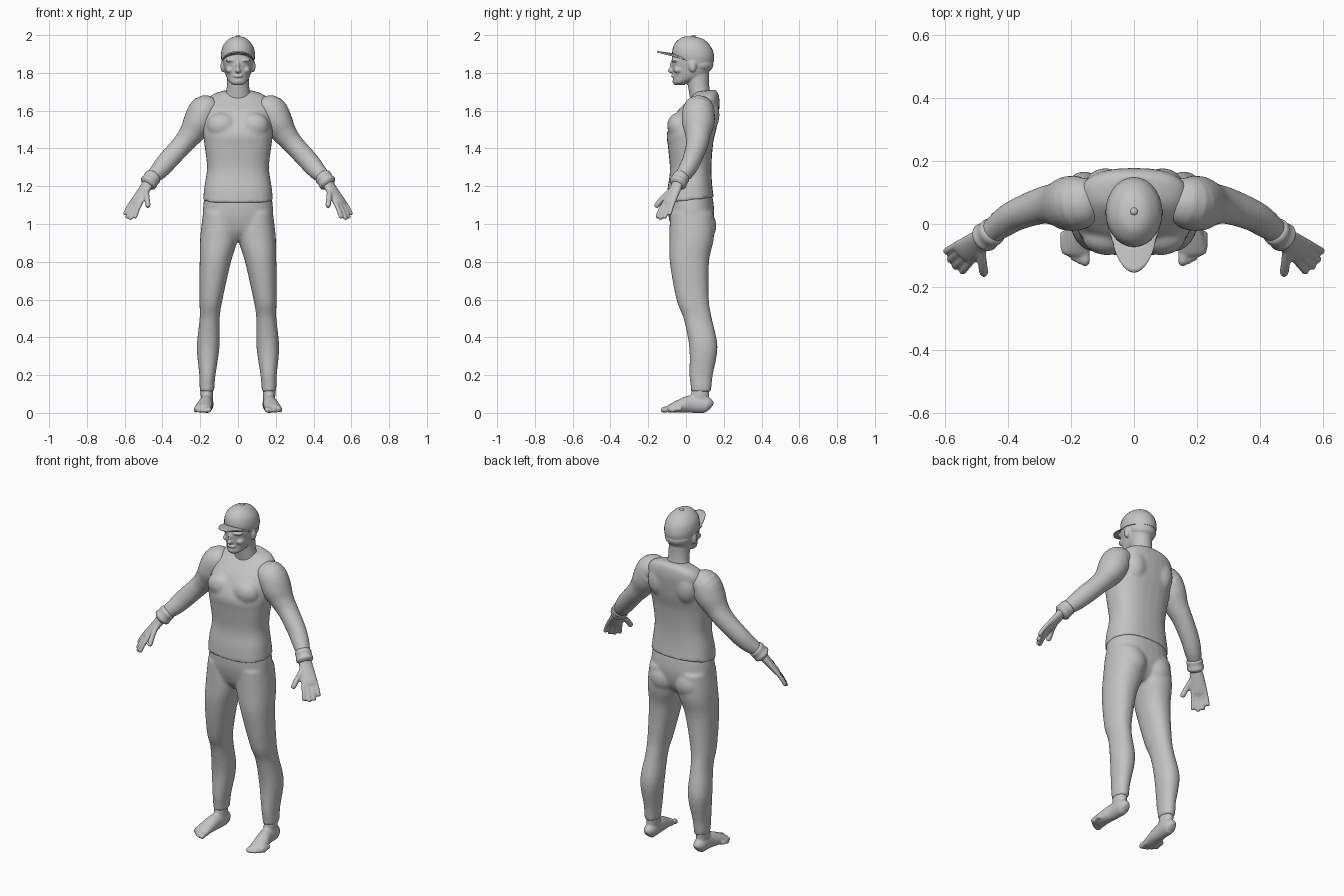
import bpy, bmesh, math
from mathutils import Vector, Matrix

cube = bpy.data.objects.get("Cube")
if cube:
    bpy.data.objects.remove(cube, do_unlink=True)

grey = bpy.data.materials.new("plain_grey")
grey.use_nodes = True
tone = (0.55, 0.55, 0.55, 1)
grey.diffuse_color = tone
grey.node_tree.nodes["Principled BSDF"].inputs["Base Color"].default_value = tone

SIDES, STEPS = 28, 4


def catmull(a, b, c, d, t):
    """Smooth value between b and c."""
    return 0.5 * (2 * b + (c - a) * t + (2 * a - 5 * b + 4 * c - d) * t * t
                  + (3 * b - a - 3 * c + d) * t ** 3)


def smooth_rows(rows):
    """Insert spline rows between the given rows."""
    padded = [rows[0]] + list(rows) + [rows[-1]]
    out = []
    for i in range(len(rows) - 1):
        window = padded[i:i + 4]
        for s in range(STEPS):
            out.append([catmull(*values, s / STEPS) for values in zip(*window)])
    out.append(list(rows[-1]))
    return out


def loft(bm, rows, side=1, ref=None, power=2.0, tilt=0.0):
    """Closed skin over rings (x, y, z, rx, ry); ref makes rings follow the path."""
    rows = smooth_rows(rows)
    centres = [Vector(row[:3]) for row in rows]
    rings = []
    for i, row in enumerate(rows):
        u, v = Vector((1, 0, 0)), Vector((0, 1, tilt))
        if ref:
            t = (centres[min(i + 1, len(rows) - 1)] - centres[max(i - 1, 0)]).normalized()
            u = Vector(ref).cross(t).normalized()
            v = t.cross(u)
        ring = []
        for k in range(SIDES):
            a = math.tau * k / SIDES
            c, s = math.cos(a), math.sin(a)
            c = math.copysign(abs(c) ** (2 / power), c)
            s = math.copysign(abs(s) ** (2 / power), s)
            p = centres[i] + u * c * max(row[3], 0.002) + v * s * max(row[4], 0.002)
            ring.append(bm.verts.new((p.x * side, p.y, p.z)))
        rings.append(ring)
    faces = [bm.faces.new(rings[0]), bm.faces.new(rings[-1])]
    for low, high in zip(rings, rings[1:]):
        for k in range(SIDES):
            n = (k + 1) % SIDES
            faces.append(bm.faces.new((low[k], low[n], high[n], high[k])))
    bmesh.ops.recalc_face_normals(bm, faces=faces)


def ball(bm, centre, size, side=1):
    place = Matrix.Translation((centre[0] * side, centre[1], centre[2]))
    bmesh.ops.create_uvsphere(bm, u_segments=20, v_segments=12, radius=1,
                              matrix=place @ Matrix.Diagonal((*size, 1)))


def pair(bm, centre, size):
    for side in (1, -1):
        ball(bm, centre, size, side)


def digit(bm, points, r, side):
    """Finger or toe with a rounded tip."""
    rows = [(*p, r, r) for p in points]
    end, before = Vector(points[-1]), Vector(points[-2])
    tip = end + (end - before).normalized() * r * 0.8
    loft(bm, rows + [(*tip, r * 0.4, r * 0.4)], side, ref=(0.7, 0.71, 0.05))


def finish(name, bm, voxel=None, relax=4):
    """Make the object; voxel fuses overlapping forms into one skin."""
    mesh = bpy.data.meshes.new(name)
    bm.to_mesh(mesh)
    bm.free()
    mesh.materials.append(grey)
    mesh.shade_smooth()
    obj = bpy.data.objects.new(name, mesh)
    bpy.context.collection.objects.link(obj)
    if voxel:
        fuse = obj.modifiers.new("fuse", 'REMESH')
        fuse.mode = 'VOXEL'
        fuse.voxel_size = voxel
        fuse.use_smooth_shade = True
        soften = obj.modifiers.new("soften", 'SMOOTH')
        soften.factor = 0.5
        soften.iterations = relax
    else:
        mesh.set_sharp_from_angle(angle=math.radians(50))
    return obj


# Sleeveless top with chest and shoulder blades
bm = bmesh.new()
loft(bm, [(0, .022, 1.125, .186, .125), (0, .02, 1.2, .178, .118),
          (0, .025, 1.3, .164, .11), (0, .025, 1.42, .178, .12),
          (0, .032, 1.5, .186, .132), (0, .062, 1.6, .18, .115),
          (0, .085, 1.65, .17, .092), (0, .1, 1.685, .135, .07),
          (0, .1, 1.705, .075, .055)], power=2.5, tilt=0.12)
pair(bm, (.085, -.04, 1.52), (.08, .06, .07))
pair(bm, (.09, .115, 1.58), (.07, .063, .1))
finish("sleeveless_top", bm, .009, 6)

# Trousers: hips, seat and both legs
bm = bmesh.new()
loft(bm, [(0, .022, 1.15, .178, .118), (0, .028, 1.05, .187, .122),
          (0, .03, .96, .17, .1), (0, .03, .91, .07, .06)], power=2.3)
pair(bm, (.085, .085, .99), (.085, .076, .09))
for side in (1, -1):
    loft(bm, [(.095, .03, 1.06, .09, .115), (.1, .03, .93, .1, .118),
              (.12, .018, .8, .083, .104), (.143, .035, .6, .061, .086),
              (.15, .062, .5, .053, .075), (.158, .092, .35, .06, .075),
              (.162, .08, .2, .043, .062), (.164, .08, .15, .04, .056),
              (.164, .08, .11, .037, .053)], side, power=2.2)
finish("trousers", bm, .009, 5)

# Bare feet
for label, side in (("left", 1), ("right", -1)):
    bm = bmesh.new()
    loft(bm, [(.165, .134, .03, .015, .02), (.165, .11, .042, .034, .042),
              (.168, .03, .047, .036, .047), (.178, -.03, .036, .043, .036),
              (.187, -.085, .022, .046, .022), (.189, -.1, .018, .038, .014)],
         side, ref=(0, 0, 1))
    loft(bm, [(.165, .08, .14, .032, .045), (.165, .075, .1, .033, .048),
              (.165, .07, .04, .03, .05)], side)
    for i in range(5):
        r = .015 if i == 0 else .0115
        x, y = .155 + .017 * i, -.122 + .003 * i * i
        digit(bm, [(x, y + .05, .02), (x, y + .02, .02), (x, y, r)], r, side)
    finish(label + "_foot", bm, .006, 3)

# Arms with hands
down = Vector((.45, -.39, -.8))
across = Vector((.7, .71, .05))
for label, side in (("left", 1), ("right", -1)):
    bm = bmesh.new()
    loft(bm, [(.13, .075, 1.61, .06, .07), (.175, .067, 1.6, .083, .085),
              (.212, .065, 1.535, .08, .086), (.25, .063, 1.475, .065, .068),
              (.295, .058, 1.42, .055, .058), (.372, .03, 1.335, .053, .05),
              (.42, 0, 1.28, .047, .045), (.465, -.035, 1.235, .034, .034),
              (.48, -.045, 1.21, .03, .03)], side, ref=(0, 1, 0))
    loft(bm, [(.465, -.035, 1.235, .028, .03), (.5, -.062, 1.175, .022, .04),
              (.54, -.09, 1.115, .017, .044), (.548, -.096, 1.1, .01, .038)],
         side, ref=across)
    knuckle = Vector((.538, -.09, 1.115))
    for i, length in enumerate((.084, .094, .088, .07)):
        spread = across * (i - 1.5) * .022
        root = knuckle + spread
        joint = root + down * length * .5 + spread * .15
        tip = joint + (down + Vector((0, 0, -.3))) * length * .45 + spread * .1
        digit(bm, [root - down * .02, joint, tip], .0115, side)
    digit(bm, [(.485, -.07, 1.185), (.482, -.12, 1.14), (.477, -.155, 1.098)], .0145, side)
    finish(label + "_arm", bm, .006, 3)

    # Wristband
    bm = bmesh.new()
    loft(bm, [(.442, -.017, 1.26, .032, .032), (.45, -.024, 1.25, .045, .045),
              (.463, -.034, 1.232, .044, .044), (.475, -.043, 1.216, .047, .047),
              (.483, -.049, 1.206, .032, .034)], side, ref=(0, 1, 0))
    finish(label + "_wristband", bm)

# Head, neck and facial features
bm = bmesh.new()
loft(bm, [(0, .085, 1.64, .075, .06), (0, .068, 1.72, .06, .056),
          (0, .06, 1.8, .058, .062)])
loft(bm, [(0, -.035, 1.735, .02, .025), (0, -.024, 1.75, .044, .044),
          (0, .015, 1.78, .062, .083), (0, .03, 1.82, .073, .102),
          (0, .035, 1.87, .083, .11), (0, .035, 1.92, .08, .1),
          (0, .035, 1.96, .05, .06)], power=2.2)
ball(bm, (0, -.078, 1.812), (.015, .02, .013))
ball(bm, (0, -.07, 1.835), (.01, .018, .03))
ball(bm, (0, -.068, 1.784), (.026, .012, .009))
ball(bm, (0, -.05, 1.755), (.026, .022, .018))
pair(bm, (.034, -.055, 1.866), (.032, .022, .01))
pair(bm, (.044, -.04, 1.815), (.022, .026, .018))
pair(bm, (.08, .035, 1.835), (.013, .02, .032))
finish("head", bm, .005, 3)

# Short hair below the cap
bm = bmesh.new()
ball(bm, (0, .068, 1.845), (.077, .077, .052))
finish("hair", bm)

# Cap crown and top button
bm = bmesh.new()
loft(bm, [(0, .038, 1.868, .088, .108), (0, .038, 1.9, .09, .111),
          (0, .038, 1.94, .081, .1), (0, .039, 1.972, .056, .073),
          (0, .04, 1.987, .032, .045), (0, .04, 1.993, .004, .006)], tilt=-0.12)
ball(bm, (0, .04, 1.992), (.012, .012, .008))
finish("cap_crown", bm)

# Curved cap brim
bm = bmesh.new()
across_count, out_count = 24, 6
grid = []
for i in range(across_count + 1):
    u = 2 * i / across_count - 1
    a = math.radians(72) * u
    row = []
    for j in range(out_count + 1):
        v = j / out_count
        x = math.sin(a) * (.087 - .009 * v)
        y = .038 - math.cos(a) * (.106 + .086 * v)
        row.append(bm.verts.new((x, y, 1.9 + .012 * v - .035 * u * u)))
    grid.append(row)
for left, right in zip(grid, grid[1:]):
    for j in range(out_count):
        bm.faces.new((left[j], right[j], right[j + 1], left[j + 1]))
bmesh.ops.recalc_face_normals(bm, faces=bm.faces[:])
brim = finish("cap_brim", bm)
thick = brim.modifiers.new("thickness", 'SOLIDIFY')
thick.thickness = .008
thick.offset = 0
